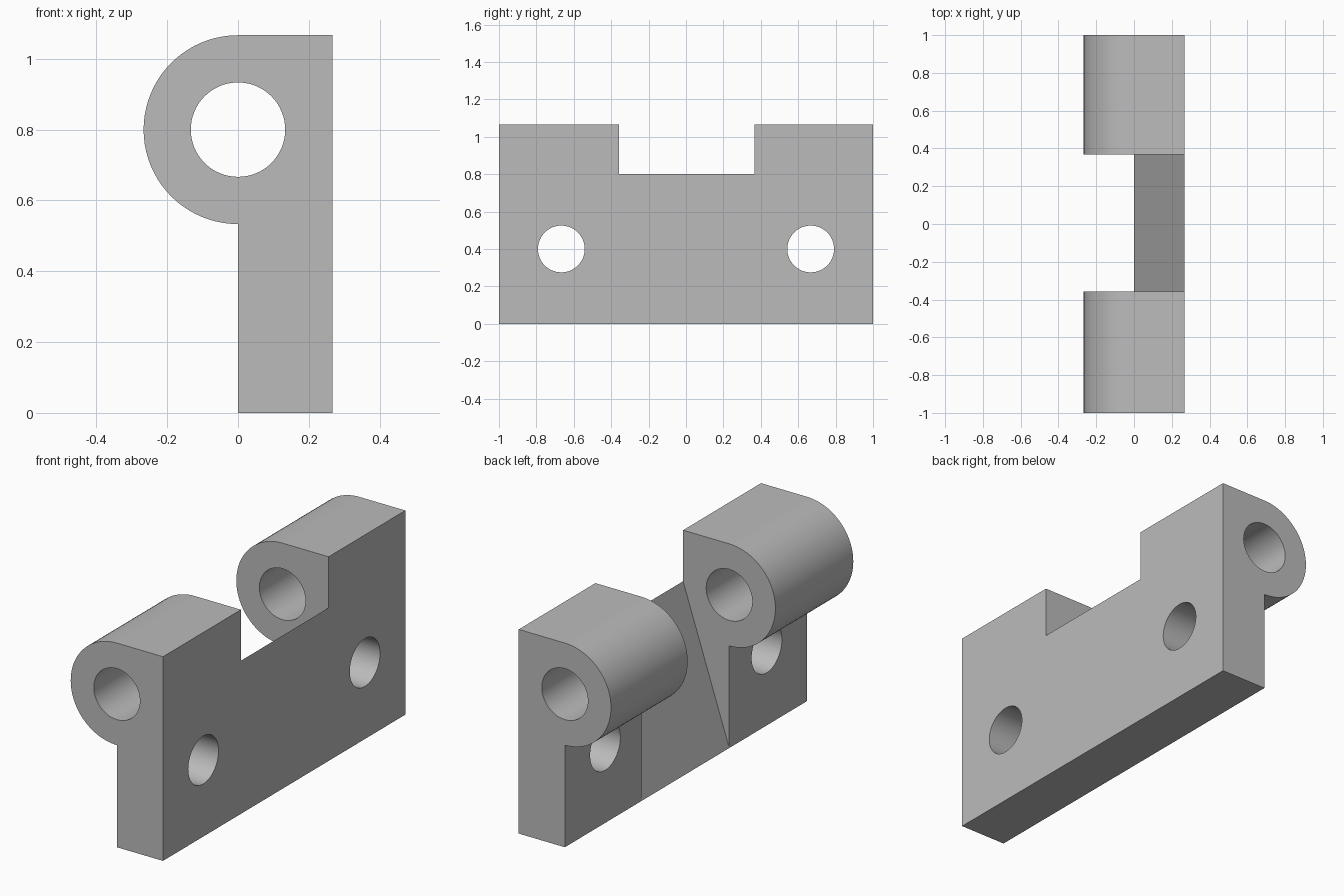
import bpy, bmesh, math
from mathutils import Matrix

if "Cube" in bpy.data.objects:
    bpy.data.objects.remove(bpy.data.objects["Cube"])

R = 4 / 15              # knuckle radius and plate thickness
PIN_Z = 3 * R           # height of the hinge axis
NOTCH = (-0.357, 0.367)  # gap between the knuckles along y

grey = bpy.data.materials.new("plain grey")
grey.use_nodes = True
colour = (0.5, 0.5, 0.5, 1)
grey.diffuse_color = colour
grey.node_tree.nodes["Principled BSDF"].inputs["Base Color"].default_value = colour


def add_object(name, bm):
    bmesh.ops.recalc_face_normals(bm, faces=bm.faces)
    mesh = bpy.data.meshes.new(name)
    bm.to_mesh(mesh)
    bm.free()
    mesh.materials.append(grey)
    obj = bpy.data.objects.new(name, mesh)
    bpy.context.collection.objects.link(obj)
    return obj


def prism(name, profile, y0, y1):
    """Extrude an x-z outline along y."""
    bm = bmesh.new()
    face = bm.faces.new([bm.verts.new((x, y0, z)) for x, z in profile])
    ext = bmesh.ops.extrude_face_region(bm, geom=[face])["geom"]
    bmesh.ops.translate(bm, vec=(0, y1 - y0, 0),
                        verts=[v for v in ext if isinstance(v, bmesh.types.BMVert)])
    return add_object(name, bm)


def rod(name, radius, length, centre, axis):
    bm = bmesh.new()
    bmesh.ops.create_cone(bm, cap_ends=True, segments=64, radius1=radius,
                          radius2=radius, depth=length,
                          matrix=Matrix.Translation(centre)
                          @ Matrix.Rotation(math.pi / 2, 4, axis))
    return add_object(name, bm)


# Hinge leaf: flat plate running into a half-round knuckle
steps = 40
arc = [(-R * math.sin(math.pi * i / steps), PIN_Z + R * math.cos(math.pi * i / steps))
       for i in range(steps + 1)]
arc[-1] = (0, PIN_Z - R)
leaf = prism("hinge_leaf", [(0, 0), (R, 0), (R, PIN_Z + R)] + arc, -1, 1)

# Cutters: sloped notch, pin bore and two screw holes
cutters = [
    prism("notch_cutter", [(-0.1, -0.3), (0.4, 1.2), (-0.5, 1.2), (-0.5, -0.3)], *NOTCH),
    rod("pin_bore_cutter", R / 2, 3, (0, 0, PIN_Z), 'X'),
]
for side in (-1, 1):
    cutters.append(rod("screw_hole_cutter", 0.125, 1, (R / 2, side * 2 / 3, 0.4), 'Y'))

bpy.ops.object.select_all(action='DESELECT')
bpy.context.view_layer.objects.active = leaf
leaf.select_set(True)
for cutter in cutters:
    cutter.hide_render = True
    mod = leaf.modifiers.new(cutter.name, 'BOOLEAN')
    mod.operation = 'DIFFERENCE'
    mod.solver = 'EXACT'
    mod.object = cutter
    bpy.ops.object.modifier_apply(modifier=mod.name)
    bpy.data.objects.remove(cutter)

bpy.ops.object.shade_smooth_by_angle(angle=math.radians(30))
